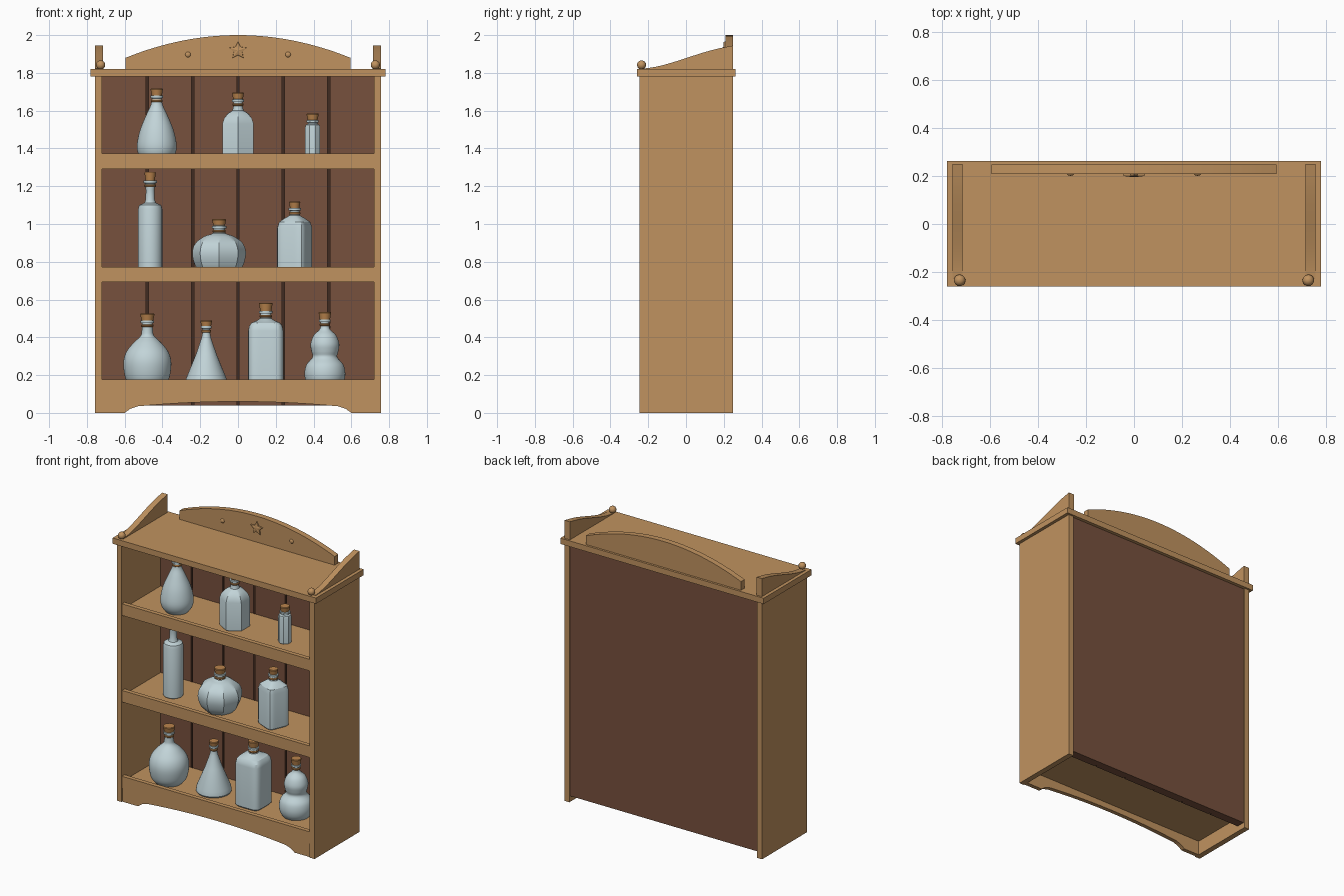
import bpy, bmesh, math
from math import sin, cos, pi

if "Cube" in bpy.data.objects:
    bpy.data.objects.remove(bpy.data.objects["Cube"])

def mat(name, rgb):
    m = bpy.data.materials.new(name)
    m.diffuse_color = (*rgb, 1)
    m.use_nodes = True
    m.node_tree.nodes["Principled BSDF"].inputs["Base Color"].default_value = m.diffuse_color
    return m

WOOD = mat("honey wood", (0.53, 0.29, 0.115))
PANEL = mat("brown panel", (0.185, 0.082, 0.047))
GROOVE = mat("dark groove", (0.05, 0.024, 0.015))
GLASS = mat("pale glass", (0.54, 0.66, 0.69))
CORK = mat("cork", (0.50, 0.235, 0.075))

def finish(name, bm, m, angle=35):
    bmesh.ops.recalc_face_normals(bm, faces=bm.faces)
    for f in bm.faces:
        f.smooth = True
    for e in bm.edges:
        e.smooth = e.calc_face_angle(0) < math.radians(angle)
    me = bpy.data.meshes.new(name)
    bm.to_mesh(me)
    bm.free()
    me.materials.append(m)
    o = bpy.data.objects.new(name, me)
    bpy.context.collection.objects.link(o)
    return o

def box(name, x0, x1, y0, y1, z0, z1, m=WOOD):
    bm = bmesh.new()
    bmesh.ops.create_cube(bm, size=1)
    for v in bm.verts:
        v.co = ((x0 + x1) / 2 + v.co.x * (x1 - x0),
                (y0 + y1) / 2 + v.co.y * (y1 - y0),
                (z0 + z1) / 2 + v.co.z * (z1 - z0))
    return finish(name, bm, m)

def prism(name, pts, axis, a, b, m=WOOD):
    """Extrude an outline along x (pts = y,z) or along y (pts = x,z)."""
    bm = bmesh.new()
    place = (lambda p, t: (t, p[0], p[1])) if axis == 'x' else (lambda p, t: (p[0], t, p[1]))
    A = [bm.verts.new(place(p, a)) for p in pts]
    B = [bm.verts.new(place(p, b)) for p in pts]
    bm.faces.new(A)
    bm.faces.new(B[::-1])
    for i in range(len(pts)):
        j = (i + 1) % len(pts)
        bm.faces.new((A[i], A[j], B[j], B[i]))
    return finish(name, bm, m)

def ball(name, loc, r, sy=1):
    bm = bmesh.new()
    bmesh.ops.create_uvsphere(bm, u_segments=20, v_segments=12, radius=r)
    for v in bm.verts:
        v.co = (v.co.x + loc[0], v.co.y * sy + loc[1], v.co.z + loc[2])
    return finish(name, bm, WOOD)

def loft(name, x, y, prof, m, shape=lambda a: 1, n=48, rot=0):
    """Stack of rings; the cross-section shape fades to round at the neck."""
    bm = bmesh.new()
    rmax = max(r for r, z in prof)
    rings = []
    for r, z in prof:
        k = min(1, max(0, (r / rmax - 0.45) / 0.35))
        ring = []
        for i in range(n):
            a = 2 * pi * i / n
            q = r * (1 + k * (shape(a) - 1))
            ring.append(bm.verts.new((x + q * cos(a + rot), y + q * sin(a + rot), z)))
        rings.append(ring)
    for A, B in zip(rings, rings[1:]):
        for i in range(n):
            j = (i + 1) % n
            bm.faces.new((A[i], A[j], B[j], B[i]))
    bm.faces.new(rings[0][::-1])
    bm.faces.new(rings[-1])
    return finish(name, bm, m, 28)

def spline(p, steps=4):
    out = []
    for i in range(len(p) - 1):
        P = [p[max(0, i - 1)], p[i], p[i + 1], p[min(len(p) - 1, i + 2)]]
        for s in range(steps):
            t = s / steps
            out.append(tuple(0.5 * (2 * b + (c - a) * t + (2 * a - 5 * b + 4 * c - d) * t * t
                             + (3 * b - a - 3 * c + d) * t ** 3) for a, b, c, d in zip(*P)))
    return out + [p[-1]]

def poly(k):
    w = 2 * pi / k
    return lambda a: 1 / cos(((a + w / 2) % w) - w / 2)

def squarish(p=5):
    return lambda a: (abs(cos(a)) ** p + abs(sin(a)) ** p) ** (-1 / p)

def bottle(name, x, y, prof, top, cr, curved=False, shape=lambda a: 1, rot=0):
    if curved:
        prof = spline(prof)
    rn, zn = prof[-1]
    lip = [(rn + .008, zn + .002), (rn + .008, zn + .014), (rn, zn + .016)]
    loft(name, x, y, prof + lip, GLASS, shape, rot=rot)
    loft(name + "_cork", x, y, [(cr * .8, zn + .012), (cr, top - .005), (cr * .92, top)], CORK, n=24)
    loft(name + "_neck_band", x, y, [(rn + .002, zn - .02), (rn + .005, zn - .016),
                                     (rn + .005, zn - .01), (rn + .002, zn - .006)], CORK, n=24)

# cabinet carcass
for s, side in ((-1, "left"), (1, "right")):
    box(side + "_side", *sorted((s * .72, s * .758)), -.245, .25, 0, 1.78)
    # swept gallery rail on the top, with a ball at its low end
    curve = [(-.23 + .43 * t, 1.823 + .112 * (.45 * t * t * (3 - 2 * t) + .55 * t ** 1.3))
             for t in [i / 16 for i in range(17)]]
    prism(side + "_top_rail", [(.25, 1.82), (-.23, 1.82)] + curve + [(.25, 1.945)], 'x', s * .715, s * .757)
    ball(side + "_ball", (s * .727, -.235, 1.842), .024)
    ball(side + "_crest_stud", (s * .265, .21, 1.897), .015, .6)
box("top_board", -.78, .78, -.26, .263, 1.78, 1.82)

# back panel: sheet, planks and dark grooves
box("back_sheet", -.72, .72, .2, .24, .04, 1.78, PANEL)
for i in range(6):
    x = -.72 + .24 * i
    box("back_plank", x + .006 * (i > 0), x + .24 - .006 * (i < 5), .18, .2, .04, 1.78, PANEL)
    if i:
        box("back_groove", x - .006, x + .006, .193, .2, .04, 1.78, GROOVE)

# shelves with raised front lips
for z in (.14, .735, 1.335):
    box("shelf", -.72, .72, -.22, .18, z - .04, z)
    box("shelf_lip", -.72, .72, -.242, -.212, z - .043, z + .037)

# arched apron
arch = [(-.6, 0), (-.57, .022)] + [(-.53 + 1.06 * i / 20, .035 + .025 * (1 - (i / 10 - 1) ** 2))
                                   for i in range(21)] + [(.57, .022), (.6, 0)]
prism("apron", [(-.72, 0)] + arch + [(.72, 0), (.72, .1), (-.72, .1)], 'y', -.238, -.21)

# arched crest
arc = [(-.595 + 1.19 * i / 28, 2 - .12 * (i / 14 - 1) ** 2) for i in range(29)]
prism("crest", [(-.595, 1.82)] + arc + [(.595, 1.82)], 'y', .208, .248)

# raised star
bm = bmesh.new()
tip = bm.verts.new((0, .195, 1.918))
def star_ring(y, k):
    return [bm.verts.new((k * r * sin(i * pi / 5), y, 1.918 + k * r * cos(i * pi / 5)))
            for i in range(10) for r in [(.05, .025)[i % 2]]]
front, back = star_ring(.2, .92), star_ring(.212, 1)
for i in range(10):
    j = (i + 1) % 10
    bm.faces.new((front[i], front[j], tip))
    bm.faces.new((front[i], front[j], back[j], back[i]))
bm.faces.new(back)
finish("star", bm, WOOD, 10)

# bottom shelf bottles
bottle("round_flask", -.48, -.07, [(.085, .14), (.115, .18), (.127, .26), (.113, .32), (.075, .37),
       (.038, .405), (.03, .43), (.028, .475)], .527, .038, True)
bottle("cone_flask", -.168, -.025, [(.106, .14), (.112, .15), (.108, .18), (.055, .31), (.026, .395),
       (.021, .42), (.021, .445)], .49, .031)
bottle("square_bottle", .147, -.04, [(.084, .14), (.093, .15), (.093, .435), (.088, .46), (.075, .477),
       (.045, .49), (.03, .5), (.028, .525)], .583, .036, shape=squarish())
bottle("gourd_bottle", .46, -.02, [(.085, .14), (.102, .17), (.108, .21), (.098, .255), (.066, .295),
       (.071, .325), (.076, .365), (.06, .41), (.03, .44), (.023, .46), (.023, .48)], .535, .033, True)

# middle shelf bottles
bottle("tall_bottle", -.465, -.045, [(.06, .735), (.064, .742), (.064, 1.08), (.058, 1.1), (.03, 1.112),
       (.024, 1.13), (.023, 1.18), (.027, 1.215)], 1.275, .03)
bottle("pumpkin_bottle", -.1, -.055, [(.085, .735), (.115, .775), (.131, .84), (.118, .895), (.075, .935),
       (.035, .95), (.03, .975)], 1.027, .037, True, poly(8), pi / 8)
bottle("turned_square_bottle", .3, -.04, [(.072, .735), (.078, .742), (.078, .98), (.07, 1.01), (.05, 1.03),
       (.028, 1.045), (.025, 1.07)], 1.12, .03, shape=squarish(6), rot=-.4)

# top shelf bottles
bottle("pear_bottle", -.43, -.054, [(.075, 1.335), (.098, 1.37), (.105, 1.42), (.088, 1.5), (.055, 1.58),
       (.032, 1.63), (.026, 1.665)], 1.718, .033, True)
bottle("hexagon_bottle", 0, -.035, [(.08, 1.335), (.083, 1.34), (.083, 1.53), (.073, 1.56), (.055, 1.585),
       (.03, 1.6), (.025, 1.62), (.025, 1.645)], 1.695, .031, shape=poly(6))
bottle("small_vial", .395, -.05, [(.037, 1.335), (.04, 1.34), (.04, 1.51), (.036, 1.525), (.026, 1.53),
       (.024, 1.535)], 1.585, .032, shape=poly(8))
